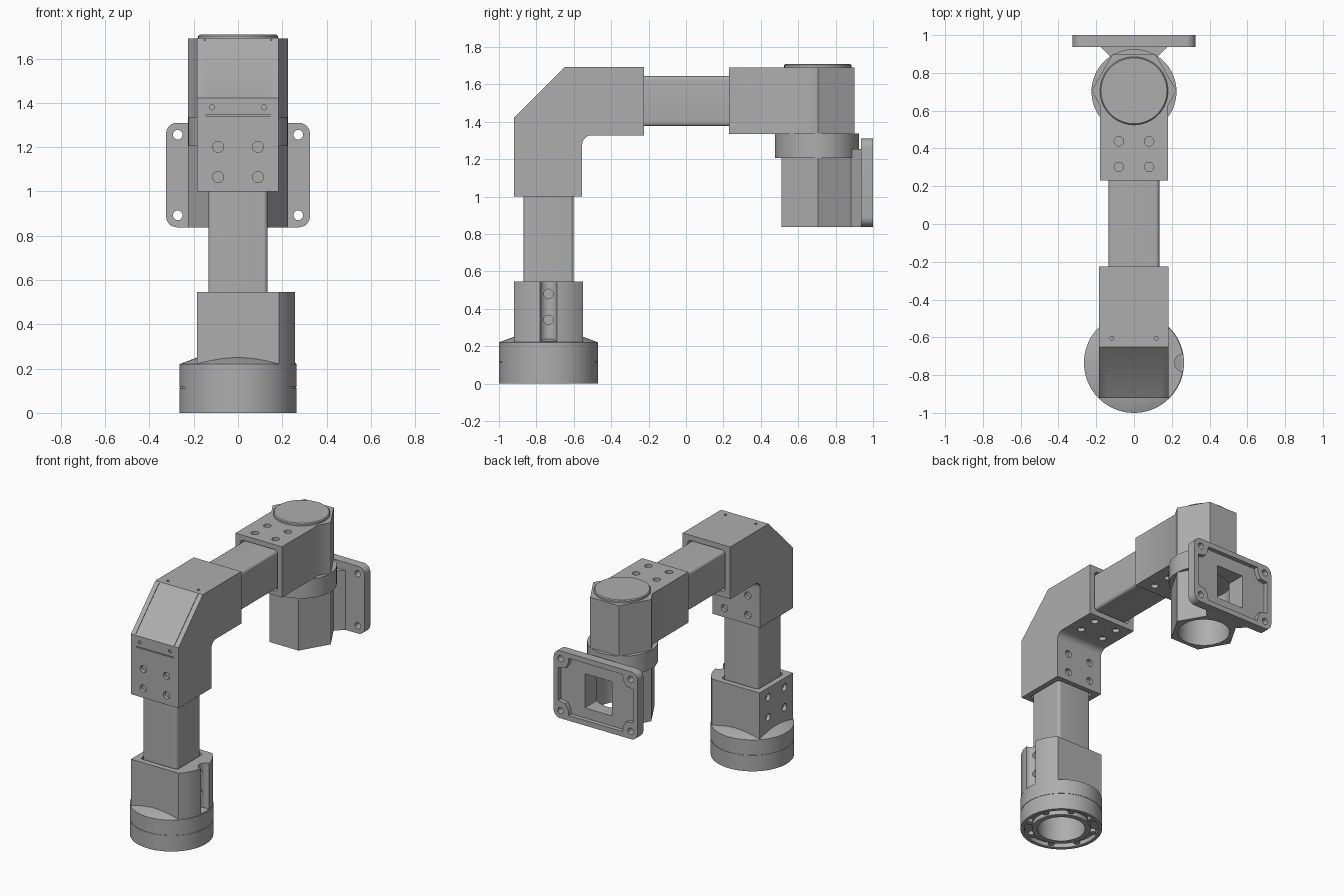
import bpy, bmesh
from math import sin, cos, pi, radians

if "Cube" in bpy.data.objects:
    bpy.data.objects.remove(bpy.data.objects["Cube"], do_unlink=True)

grey = bpy.data.materials.new("machined grey")
grey.use_nodes = True
grey.diffuse_color = (0.42, 0.42, 0.42, 1)
grey.node_tree.nodes["Principled BSDF"].inputs["Base Color"].default_value = grey.diffuse_color

BASE_Y, HEAD_Y, ARM_Z = -0.735, 0.705, 1.51   # joint axes and arm height
HALF, TUBE = 0.185, 0.134                     # half widths of housings and tubes


def finish(name, bm):
    bmesh.ops.recalc_face_normals(bm, faces=bm.faces)
    mesh = bpy.data.meshes.new(name)
    bm.to_mesh(mesh)
    bm.free()
    mesh.materials.append(grey)
    ob = bpy.data.objects.new(name, mesh)
    bpy.context.collection.objects.link(ob)
    return ob


def prism(name, pts, lo, hi, axis):
    """Extrude a 2D outline along one axis."""
    place = {"X": lambda a, b, t: (t, a, b),
             "Y": lambda a, b, t: (a, t, b),
             "Z": lambda a, b, t: (a, b, t)}[axis]
    bm = bmesh.new()
    rings = [[bm.verts.new(place(a, b, t)) for a, b in pts] for t in (lo, hi)]
    for ring in rings:
        bm.faces.new(ring)
    n = len(pts)
    for i in range(n):
        j = (i + 1) % n
        bm.faces.new((rings[0][i], rings[0][j], rings[1][j], rings[1][i]))
    return finish(name, bm)


def arc(cx, cy, r, a0, a1, n):
    return [(cx + r * cos(radians(a0 + (a1 - a0) * i / n)),
             cy + r * sin(radians(a0 + (a1 - a0) * i / n))) for i in range(n + 1)]


def circle(cx, cy, r, n=32):
    return arc(cx, cy, r, 0, 360, n)[:-1]


def rrect(cx, cy, hx, hy, r=0.0):
    if not r:
        return [(cx - hx, cy - hy), (cx + hx, cy - hy), (cx + hx, cy + hy), (cx - hx, cy + hy)]
    pts = []
    for k, (sx, sy) in enumerate([(1, 1), (-1, 1), (-1, -1), (1, -1)]):
        pts += arc(cx + sx * (hx - r), cy + sy * (hy - r), r, 90 * k, 90 * k + 90, 6)
    return pts


def lathe(name, profile, x, y, steps=72):
    bm = bmesh.new()
    vs = [bm.verts.new((x + r, y, z)) for r, z in profile]
    edges = [bm.edges.new(p) for p in zip(vs, vs[1:])]
    bmesh.ops.spin(bm, geom=vs + edges, cent=(x, y, 0), axis=(0, 0, 1),
                   angle=2 * pi, steps=steps)
    bmesh.ops.remove_doubles(bm, verts=bm.verts, dist=1e-5)
    return finish(name, bm)


def cut(target, *outline):
    """Subtract a prism from the target and discard the cutter."""
    tool = prism("cutter", *outline)
    tool.hide_render = True
    mod = target.modifiers.new("cut", "BOOLEAN")
    mod.operation, mod.solver, mod.object = "DIFFERENCE", "EXACT", tool
    bpy.ops.object.select_all(action="DESELECT")
    bpy.context.view_layer.objects.active = target
    target.select_set(True)
    bpy.ops.object.modifier_apply(modifier=mod.name)
    bpy.data.objects.remove(tool, do_unlink=True)


def bolt_holes(target, cx, cy, hx, hy, face, axis, r=0.025):
    """Four shallow bolt holes on a housing face."""
    for sx in (-1, 1):
        for sy in (-1, 1):
            cut(target, circle(cx + sx * hx, cy + sy * hy, r, 20),
                face - 0.025, face + 0.025, axis)


def socket(target, cx, cy, face, axis):
    """Clearance recess where a tube enters a housing."""
    cut(target, rrect(cx, cy, TUBE + 0.011, TUBE + 0.011, 0.025), face - 0.04, face + 0.04, axis)


# Round base with a hollow, grooved underside and a conical shoulder
lathe("base_ring", [(0, 0.2), (0.155, 0.2), (0.155, 0), (0.19, 0), (0.19, 0.03),
                    (0.24, 0.03), (0.24, 0), (0.265, 0), (0.265, 0.112), (0.262, 0.112),
                    (0.262, 0.116), (0.265, 0.116), (0.265, 0.22), (HALF, 0.25), (0, 0.25)],
      0, BASE_Y)
for i in range(8):
    a = radians(45 * i + 22.5)
    prism("base_boss", circle(0.215 * cos(a), BASE_Y + 0.215 * sin(a), 0.021, 16),
          0.006, 0.04, "Z")

# Base housing: square on three sides, round on the left with a screw groove
outline = [(-HALF, BASE_Y + HALF), (-HALF, BASE_Y - HALF)] + arc(0, BASE_Y, 0.262, -45, 45, 18)
base = prism("base_housing", outline, 0.21, 0.545, "Z")
cut(base, circle(0.26, BASE_Y, 0.045), 0.225, 0.6, "Z")
socket(base, 0, BASE_Y, 0.545, "Z")
bolt_holes(base, BASE_Y, 0.41, 0.09, 0.07, -HALF, "X")
for z in (0.34, 0.48):
    cut(base, circle(BASE_Y, z, 0.025, 20), 0.19, 0.3, "X")

# Square tubes
prism("upright_tube", rrect(0, BASE_Y, TUBE, TUBE, 0.02), 0.5, 1.05, "Z")
prism("arm_tube", rrect(0, ARM_Z, TUBE, TUBE, 0.02), -0.28, 0.28, "Y")

# Elbow with a slanted outer corner and a filleted inner corner
side = [(-0.92, 1.0), (-0.555, 1.0)] + arc(-0.505, 1.277, 0.05, 180, 90, 8)
side += [(-0.225, 1.327), (-0.225, 1.692), (-0.65, 1.692), (-0.92, 1.422)]
elbow = prism("elbow", side, -HALF, HALF - 0.002, "X")
socket(elbow, 0, BASE_Y, 1.0, "Z")
socket(elbow, 0, ARM_Z, -0.225, "Y")
for face in (-0.92, -0.555):
    bolt_holes(elbow, 0, 1.133, 0.09, 0.068, face, "Y")
bolt_holes(elbow, 0, -0.36, 0.09, 0.068, 1.327, "Z")
for x in (-0.118, 0.118):
    cut(elbow, circle(x, 1.38, 0.012, 12), -0.94, -0.91, "Y")
    cut(elbow, circle(x, -0.605, 0.01, 12), 1.68, 1.71, "Z")
cut(elbow, rrect(0, 1.343, 0.147, 0.003), -0.94, -0.912, "Y")
# Seams of the slanted cover
seam = [(-0.93, 1.418), (-0.909, 1.427), (-0.655, 1.681), (-0.66, 1.7)]
for x in (-0.15, 0.15):
    cut(elbow, seam, x - 0.003, x + 0.003, "X")

# Head housing: box running into a hexagonal end
hexagon = circle(0, HEAD_Y, 0.225, 6)
right = [(0.18, 0.23), (0.18, 0.627)] + [(0.225, HEAD_Y), hexagon[1]]
head = prism("head_housing", right + [(-x, y) for x, y in reversed(right)], 1.335, 1.69, "Z")
socket(head, 0, ARM_Z, 0.23, "Y")
for face in (1.335, 1.69):
    bolt_holes(head, 0, 0.37, 0.08, 0.068, face, "Z")
lathe("head_cap", [(0, 1.68), (0.18, 1.68), (0.18, 1.702), (0.174, 1.708), (0, 1.708)], 0, HEAD_Y)

# Rotating collar and hollow hexagonal wrist
prism("wrist_collar", circle(0, HEAD_Y - 0.004, 0.225, 64), 1.205, 1.336, "Z")
wrist = prism("wrist", hexagon, 0.838, 1.21, "Z")
cut(wrist, circle(0, HEAD_Y, 0.168, 48), 0.8, 1.19, "Z")
neck = prism("flange_neck", [(-0.12, 0.88), (0.12, 0.88), (0.18, 0.94), (-0.18, 0.94)],
             0.838, 1.255, "Z")

# Mounting flange with a recess, corner lugs and a window into the wrist
MID_Z = 1.074
flange = prism("flange", rrect(0, MID_Z, 0.325, 0.236, 0.05), 0.936, 1.0, "Y")
lug = [(0.29, 0.115), (0.235, 0.125), (0.213, 0.16), (0.208, 0.2)]
recess = []
for sx, sz in ((1, 1), (-1, 1), (-1, -1), (1, -1)):
    corner = [(sx * x, MID_Z + sz * z) for x, z in lug]
    recess += corner if sx * sz > 0 else corner[::-1]
cut(flange, recess, 0.97, 1.05, "Y")
for sx in (-1, 1):
    for sz in (-1, 1):
        cut(flange, circle(sx * 0.272, MID_Z + sz * 0.182, 0.022, 20), 0.9, 1.1, "Y")
for part in (wrist, neck, flange):
    cut(part, rrect(0, MID_Z - 0.01, 0.105, 0.12), 0.8, 1.1, "Y")

# Smooth the round surfaces and keep hard edges
bpy.ops.object.select_all(action="DESELECT")
for ob in bpy.context.scene.objects:
    if ob.type == "MESH":
        ob.select_set(True)
        bpy.context.view_layer.objects.active = ob
bpy.ops.object.shade_smooth_by_angle(angle=radians(30))
